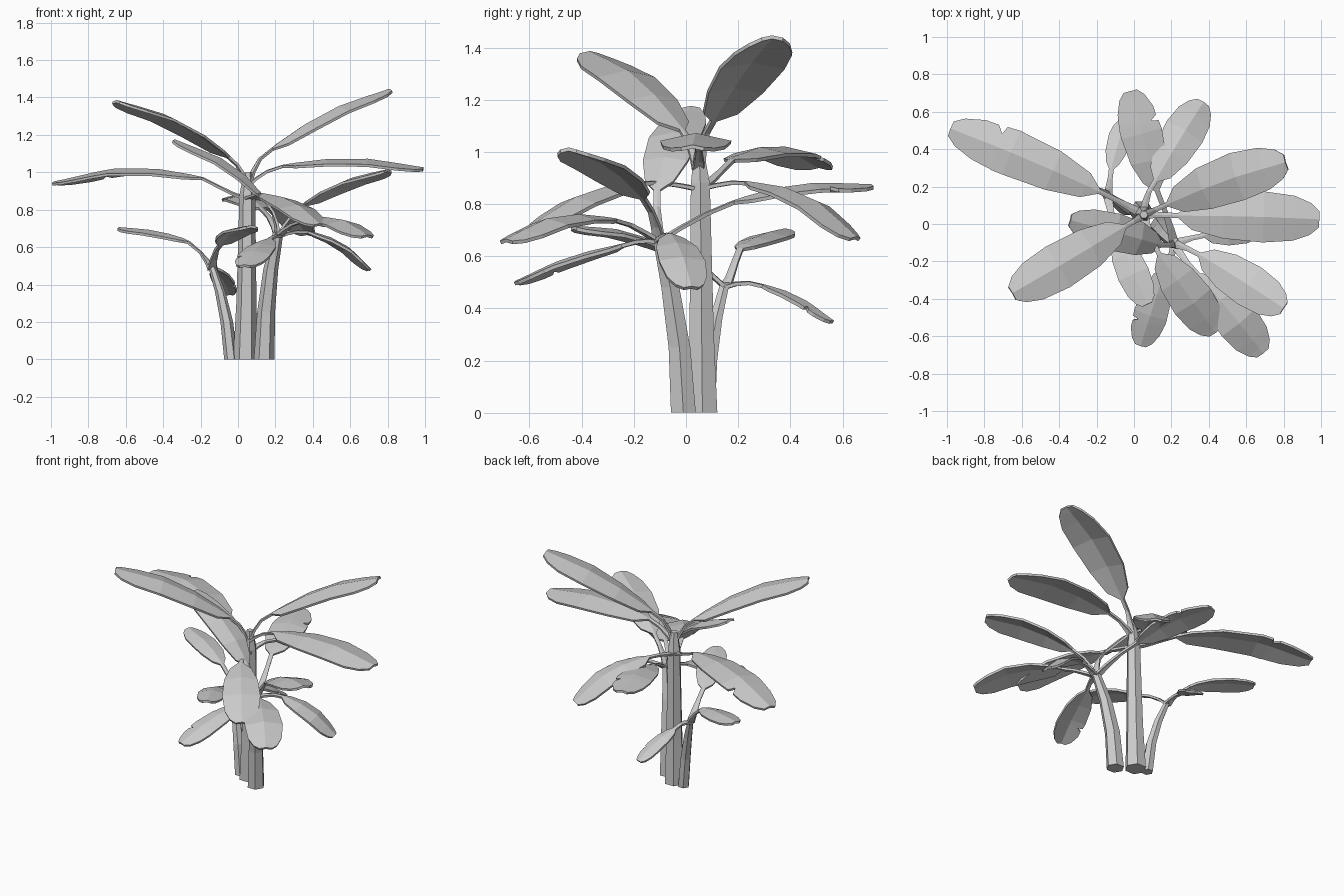
import bpy, bmesh, math
from mathutils import Vector

UP = Vector((0, 0, 1))


def make_object(name, bm):
    bmesh.ops.recalc_face_normals(bm, faces=bm.faces)
    mesh = bpy.data.meshes.new(name)
    bm.to_mesh(mesh)
    bm.free()
    obj = bpy.data.objects.new(name, mesh)
    bpy.context.collection.objects.link(obj)
    return obj


def trunk(name, rings, sides=6):
    """Faceted tapering stem through (x, y, z, radius) rings."""
    bm = bmesh.new()
    loops = []
    for x, y, z, r in rings:
        loops.append([bm.verts.new((x + r * math.cos(a), y + r * math.sin(a), z))
                      for a in (math.tau * i / sides for i in range(sides))])
    for lo, hi in zip(loops, loops[1:]):
        for i in range(sides):
            j = (i + 1) % sides
            bm.faces.new((lo[i], lo[j], hi[j], hi[i]))
    bm.faces.new(loops[0])
    bm.faces.new(loops[-1])
    return make_object(name, bm)


def spline(pts, u):
    """Catmull-Rom point at parameter u."""
    i = min(int(u), len(pts) - 2)
    t = u - i
    p1, p2 = pts[i], pts[i + 1]
    p0 = pts[i - 1] if i else p1 * 2 - p2
    p3 = pts[i + 2] if i + 2 < len(pts) else p2 * 2 - p1
    return 0.5 * (2 * p1 + (p2 - p0) * t + (2 * p0 - 5 * p1 + 4 * p2 - p3) * t * t
                  + (3 * p1 - p0 - 3 * p2 + p3) * t ** 3)


# (position along stalk 0-2, half width) and (position along blade 0-1, width share)
STALK = [(0, 0.024), (0.6, 0.018), (1.3, 0.012), (1.95, 0.012)]
BLADE = [(0.10, 0.55), (0.32, 0.88), (0.60, 1.0), (0.82, 0.88), (0.94, 0.62), (1.0, 0.32)]


def leaf(name, half, path, notch=False):
    """Roof-folded blade on a narrow stalk; path = trunk, stalk, blade base, middle, tip."""
    pts = [Vector(p) for p in path]
    stations = [(u, w, w) for u, w in STALK]
    stations += [(2 + 2 * t, w * half, w * half) for t, w in BLADE]
    if notch:
        stations += [(3.36, half, half * 0.95), (3.39, half * 0.97, half * 0.6),
                     (3.47, half * 0.95, half * 0.9)]
        stations.sort()
    bm = bmesh.new()
    rows = []
    for u, wl, wr in stations:
        p = spline(pts, u)
        tan = (spline(pts, min(u + 0.05, 4)) - spline(pts, max(u - 0.05, 0))).normalized()
        side = tan.cross(UP).normalized()
        up = side.cross(tan)
        rows.append([bm.verts.new(p - side * wl - up * wl * 0.22),
                     bm.verts.new(p),
                     bm.verts.new(p + side * wr - up * wr * 0.22)])
    for a, b in zip(rows, rows[1:]):
        for k in (0, 1):
            bm.faces.new((a[k], a[k + 1], b[k + 1], b[k]))
    obj = make_object(name, bm)
    mod = obj.modifiers.new("thickness", 'SOLIDIFY')
    mod.thickness = 0.014
    mod.offset = 0
    return obj


# Stems
trunk("main_trunk", [(0.04, 0.063, 0, 0.066), (0.045, 0.06, 0.3, 0.054),
                     (0.05, 0.055, 0.88, 0.042), (0.053, 0.05, 1.0, 0.022)])
trunk("right_trunk", [(0.14, -0.01, 0, 0.055), (0.15, -0.025, 0.25, 0.048),
                      (0.175, -0.06, 0.48, 0.04), (0.215, -0.105, 0.68, 0.028)])
trunk("left_trunk", [(-0.038, 0.08, 0, 0.036), (-0.06, 0.09, 0.2, 0.034),
                     (-0.095, 0.115, 0.36, 0.028), (-0.14, 0.15, 0.5, 0.02)])

# Leaves per stem: half width, path, notched edge
M, R, L = (0.05, 0.05, 0.86), (0.215, -0.105, 0.66), (-0.14, 0.15, 0.485)
MT = (0.052, 0.048, 0.93)
main_leaves = [
    (0.125, [M, (-0.08, 0.12, 0.91), (-0.2, 0.18, 0.97), (-0.58, 0.35, 1.02), (-0.98, 0.51, 0.945)], True),
    (0.125, [MT, (0.01, 0.02, 1.02), (-0.06, -0.02, 1.09), (-0.34, -0.19, 1.28), (-0.65, -0.37, 1.38)], False),
    (0.13, [MT, (0.1, 0.07, 1.05), (0.19, 0.11, 1.13), (0.48, 0.23, 1.32), (0.81, 0.33, 1.44)], False),
    (0.135, [MT, (0.13, 0.05, 0.99), (0.25, 0.045, 1.035), (0.62, 0.04, 1.07), (0.99, 0.025, 1.02)], False),
    (0.11, [M, (0.07, 0.15, 0.88), (0.12, 0.24, 0.88), (0.25, 0.46, 0.83), (0.37, 0.65, 0.67)], False),
    (0.115, [M, (0.09, -0.07, 0.88), (0.14, -0.17, 0.88), (0.29, -0.38, 0.84), (0.435, -0.58, 0.72)], False),
]
right_leaves = [
    (0.11, [R, (0.18, 0.03, 0.74), (0.12, 0.19, 0.81), (0.055, 0.43, 0.87), (-0.02, 0.71, 0.87)], True),
    (0.1, [R, (0.2, -0.11, 0.76), (0.14, -0.11, 0.86), (-0.04, -0.06, 1.04), (-0.34, 0.02, 1.17)], False),
    (0.115, [R, (0.27, -0.125, 0.75), (0.36, -0.17, 0.83), (0.57, -0.3, 0.95), (0.8, -0.45, 1.01)], False),
    (0.115, [R, (0.27, -0.19, 0.71), (0.35, -0.28, 0.74), (0.53, -0.49, 0.75), (0.69, -0.69, 0.66)], False),
    (0.09, [R, (0.2, -0.17, 0.66), (0.165, -0.25, 0.64), (0.1, -0.45, 0.59), (0.035, -0.65, 0.5)], True),
    (0.09, [R, (0.29, -0.08, 0.68), (0.38, -0.06, 0.68), (0.56, -0.02, 0.615), (0.705, 0.02, 0.48)], False),
]
left_leaves = [
    (0.08, [L, (-0.18, 0.18, 0.55), (-0.27, 0.21, 0.63), (-0.44, 0.3, 0.68), (-0.635, 0.38, 0.7)], False),
    (0.085, [L, (-0.12, 0.05, 0.57), (-0.09, -0.06, 0.62), (-0.02, -0.23, 0.69), (0.07, -0.43, 0.71)], False),
    (0.06, [L, (-0.13, 0.22, 0.5), (-0.12, 0.3, 0.485), (-0.085, 0.43, 0.44), (-0.04, 0.56, 0.35)], True),
]
for stem, leaves in (("main", main_leaves), ("right", right_leaves), ("left", left_leaves)):
    for n, (half, path, notch) in enumerate(leaves, 1):
        leaf(f"{stem}_leaf_{n}", half, path, notch)
